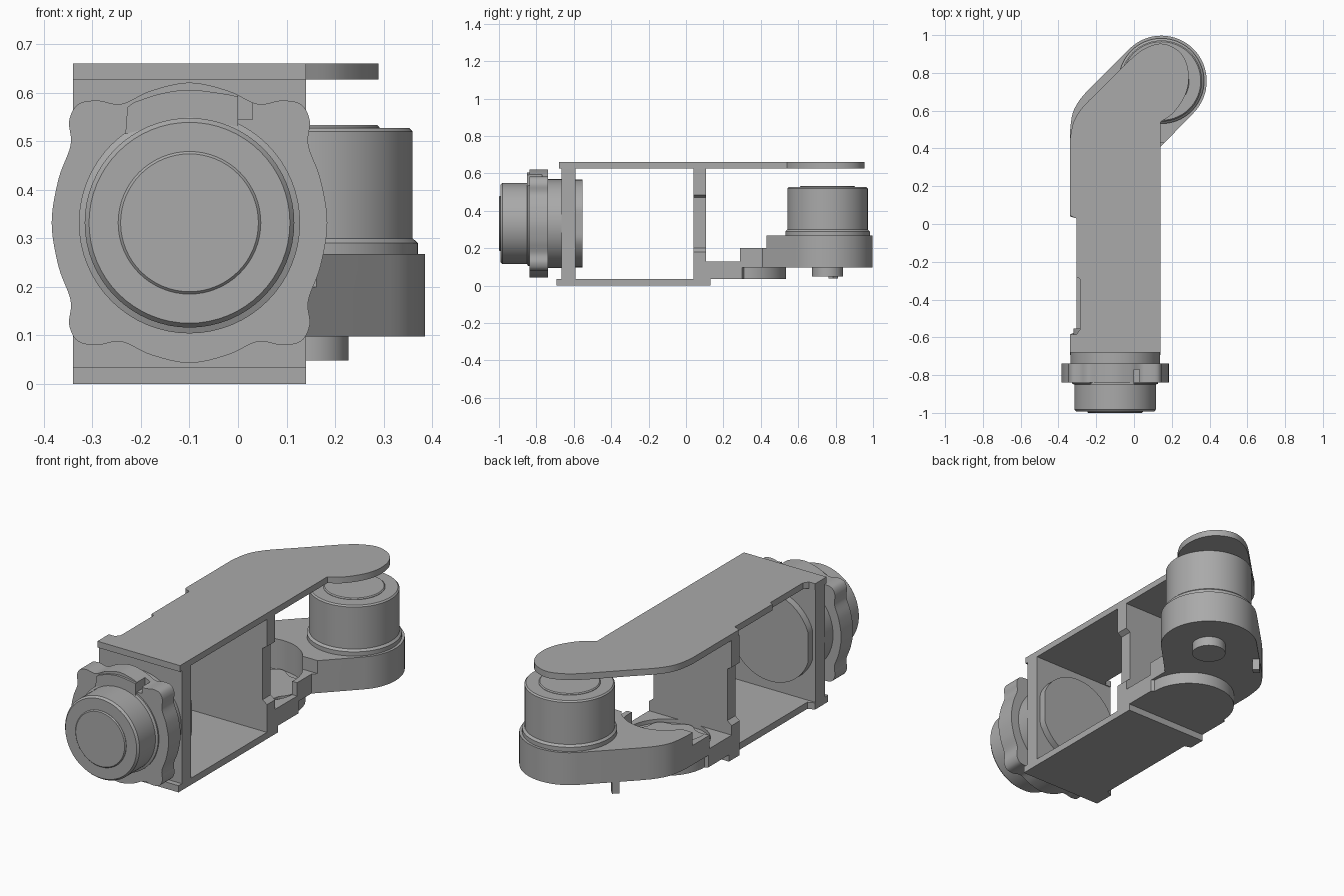
import bpy, bmesh, math
from mathutils import Vector

if "Cube" in bpy.data.objects:
    bpy.data.objects.remove(bpy.data.objects["Cube"], do_unlink=True)

grey = bpy.data.materials.new("plain grey")
grey.use_nodes = True
grey.diffuse_color = (0.4, 0.4, 0.4, 1)
grey.node_tree.nodes["Principled BSDF"].inputs["Base Color"].default_value = (0.4, 0.4, 0.4, 1)


def finish(name, bm, axis):
    # local height runs along world z, or along world y for the front parts
    if axis == "Y":
        for v in bm.verts:
            v.co = Vector((v.co.x, v.co.z, v.co.y))
    bmesh.ops.remove_doubles(bm, verts=bm.verts[:], dist=1e-5)
    bmesh.ops.recalc_face_normals(bm, faces=bm.faces[:])
    me = bpy.data.meshes.new(name)
    bm.to_mesh(me)
    bm.free()
    me.materials.append(grey)
    ob = bpy.data.objects.new(name, me)
    bpy.context.collection.objects.link(ob)
    smooth(ob)
    return ob


def smooth(ob):
    bpy.ops.object.select_all(action="DESELECT")
    ob.select_set(True)
    bpy.context.view_layer.objects.active = ob
    bpy.ops.object.shade_smooth_by_angle(angle=math.radians(28))


def prism(name, outline, lo, hi, axis="Z"):
    bm = bmesh.new()
    face = bm.faces.new([bm.verts.new((x, y, lo)) for x, y in outline])
    new = bmesh.ops.extrude_face_region(bm, geom=[face])["geom"]
    bmesh.ops.translate(bm, vec=(0, 0, hi - lo),
                        verts=[g for g in new if isinstance(g, bmesh.types.BMVert)])
    return finish(name, bm, axis)


def box(name, x0, x1, y0, y1, z0, z1):
    return prism(name, [(x0, y0), (x1, y0), (x1, y1), (x0, y1)], z0, z1)


def lathe(name, centre, profile, axis="Z", n=64):
    # profile holds (radius, height) pairs
    bm = bmesh.new()
    rings = []
    for r, h in profile:
        rings.append([bm.verts.new((centre[0] + r * math.cos(2 * math.pi * i / n),
                                    centre[1] + r * math.sin(2 * math.pi * i / n), h))
                      for i in range(n)])
    for a, b in zip(rings, rings[1:]):
        for i in range(n):
            j = (i + 1) % n
            bm.faces.new((a[i], a[j], b[j], b[i]))
    bm.faces.new(rings[0])
    bm.faces.new(rings[-1])
    return finish(name, bm, axis)


def cut(ob, cutter):
    m = ob.modifiers.new("cut", "BOOLEAN")
    m.operation, m.solver, m.object = "DIFFERENCE", "EXACT", cutter
    bpy.ops.object.select_all(action="DESELECT")
    ob.select_set(True)
    bpy.context.view_layer.objects.active = ob
    # the cut goes first so that the smoothing stays last
    bpy.ops.object.modifier_move_to_index(modifier="cut", index=0)
    bpy.ops.object.modifier_apply(modifier="cut")
    bpy.data.objects.remove(cutter, do_unlink=True)


def curve(pts, steps=5, closed=False):
    # smooth curve through the given points
    n, out = len(pts), []
    for i in range(n if closed else n - 1):
        p = [Vector(pts[(i + k) % n if closed else min(max(i + k, 0), n - 1)])
             for k in (-1, 0, 1, 2)]
        for s in range(steps):
            t = s / steps
            q = 0.5 * (2 * p[1] + (p[2] - p[0]) * t
                       + (2 * p[0] - 5 * p[1] + 4 * p[2] - p[3]) * t * t
                       + (3 * p[1] - p[0] - 3 * p[2] + p[3]) * t ** 3)
            out.append((q.x, q.y))
    return out if closed else out + [tuple(pts[-1])]


def arc(c, r, a0, a1, n=32):
    return [(c[0] + r * math.cos(math.radians(a0 + (a1 - a0) * i / n)),
             c[1] + r * math.sin(math.radians(a0 + (a1 - a0) * i / n))) for i in range(n + 1)]


L, R = -0.34, 0.14            # frame sides
FRONT = (-0.10, 0.332)        # front motor axis (x, z)
REAR = (0.145, 0.757)         # rear motor axis (x, y)
POCKET = (-0.10, 0.31)        # pocket centre (x, y)

# Top plate with an angled rounded end
tip = curve([(R, 0.54), (0.21, 0.59), (0.27, 0.68), (0.29, 0.77), (0.275, 0.86),
             (0.225, 0.925), (0.14, 0.955), (0.05, 0.925), (-0.02, 0.87)])
bend = curve([(-0.19, 0.70), (-0.27, 0.62), (-0.32, 0.54), (L, 0.44)])
prism("top_plate", [(L, -0.68), (R, -0.68)] + tip + bend
      + [(L, 0.05), (-0.33, 0.04), (-0.305, 0.03), (-0.305, -0.28), (-0.287, -0.29),
         (-0.287, -0.56), (-0.305, -0.585), (L, -0.585)], 0.627, 0.66)

# Bottom plate
prism("bottom_plate", [(L, -0.693), (R, -0.693), (R, 0.13), (L, 0.13), (L, 0.04),
                       (-0.305, 0.03), (-0.305, -0.57), (L, -0.585)], 0.0, 0.035)

# Cross walls; the rear one has notched sides
box("front_wall", L, R, -0.665, -0.59, 0.03, 0.63)
prism("rear_wall", [(L, 0.03), (R, 0.03), (R, 0.18), (0.115, 0.20), (0.115, 0.47),
                    (R, 0.485), (R, 0.63), (L, 0.63), (L, 0.485), (-0.315, 0.47),
                    (-0.315, 0.20), (L, 0.18)], 0.04, 0.107, "Y")

# Front motor: can, raised cap, collar and inner disc
lathe("front_motor", FRONT, [(0.228, -0.68), (0.228, -0.845), (0.216, -0.85),
                             (0.216, -0.982), (0.207, -0.993)], "Y")
lathe("front_motor_cap", FRONT, [(0.147, -0.98), (0.147, -0.995), (0.142, -1.0)], "Y")
lathe("front_mount_ring", FRONT, [(0.237, -0.66), (0.237, -0.76)], "Y")
disc = [(max(-0.22, min(0.22, x)), z) for x, z in arc((0, 0), 0.235, 0, 360, 63)[:-1]]
prism("inner_disc", [(FRONT[0] + x, FRONT[1] + z) for x, z in disc], -0.60, -0.553, "Y")

# Wavy front flange, one quarter mirrored both ways
q = [(0.284, 0), (0.27, 0.09), (0.245, 0.16), (0.248, 0.21), (0.23, 0.244),
     (0.19, 0.252), (0.14, 0.245), (0.08, 0.272), (0, 0.289)]
half = q + [(-x, z) for x, z in q[-2::-1]]
ring = half + [(x, -z) for x, z in half[-2:0:-1]]
flange = prism("front_flange", [(FRONT[0] + x, FRONT[1] + z)
                                for x, z in curve(ring, 6, True)], -0.838, -0.738, "Y")
cut(flange, box("slot", 0.0, 0.03, -0.9, -0.77, 0.545, 0.7))
smooth(flange)
# Raised lip above the front motor
prism("flange_lip", [(-0.232, 0.515), (-0.228, 0.57)]
      + curve([(-0.215, 0.58), (-0.16, 0.598), (-0.10, 0.606), (-0.03, 0.598), (0.0, 0.592)])
      + [(0.0, 0.57), (0.0, 0.53), (-0.10, 0.55)], -0.85, -0.83, "Y")

# Rear housing: bent outline, stepped side walls, round pocket
outline = ([(L, 0.10), (R, 0.10), (R, 0.408)] + arc(REAR, 0.24, -45, 135)
           + curve([(-0.23, 0.722), (-0.285, 0.66), (-0.325, 0.585), (L, 0.48)]))
housing = prism("rear_housing", outline, 0.098, 0.268)
cut(housing, box("step_high", -0.5, 0.5, 0.0, 0.43, 0.20, 0.4))
cut(housing, box("step_low", -0.5, 0.5, 0.0, 0.29, 0.13, 0.4))
cut(housing, lathe("pocket", POCKET, [(0.212, 0.11), (0.212, 0.5)]))
smooth(housing)

# Pocket floor with its rounded underside, and a wavy insert
prism("pocket_base", [(L, 0.10), (R, 0.10), (R, 0.30)]
      + arc(POCKET, 0.225, 0, 180) + [(L, 0.30)], 0.035, 0.10)
wave = [(POCKET[0] + (0.185 + 0.012 * math.cos(8 * a)) * math.cos(a),
         POCKET[1] + (0.185 + 0.012 * math.cos(8 * a)) * math.sin(a))
        for a in [2 * math.pi * i / 96 for i in range(96)]]
prism("pocket_insert", wave, 0.10, 0.122)

# Rear motor: collar, can, raised cap, underside boss
lathe("rear_motor", REAR, [(0.226, 0.26), (0.226, 0.29), (0.215, 0.30),
                           (0.215, 0.52), (0.208, 0.527)])
lathe("rear_motor_cap", REAR, [(0.147, 0.52), (0.147, 0.529), (0.142, 0.534)])
lathe("rear_boss", REAR, [(0.083, 0.11), (0.083, 0.048)])

# Small tab under the angled wall
prism("wall_tab", [(-0.165, 0.787), (-0.14, 0.762), (-0.115, 0.787), (-0.14, 0.812)],
      0.038, 0.12)
